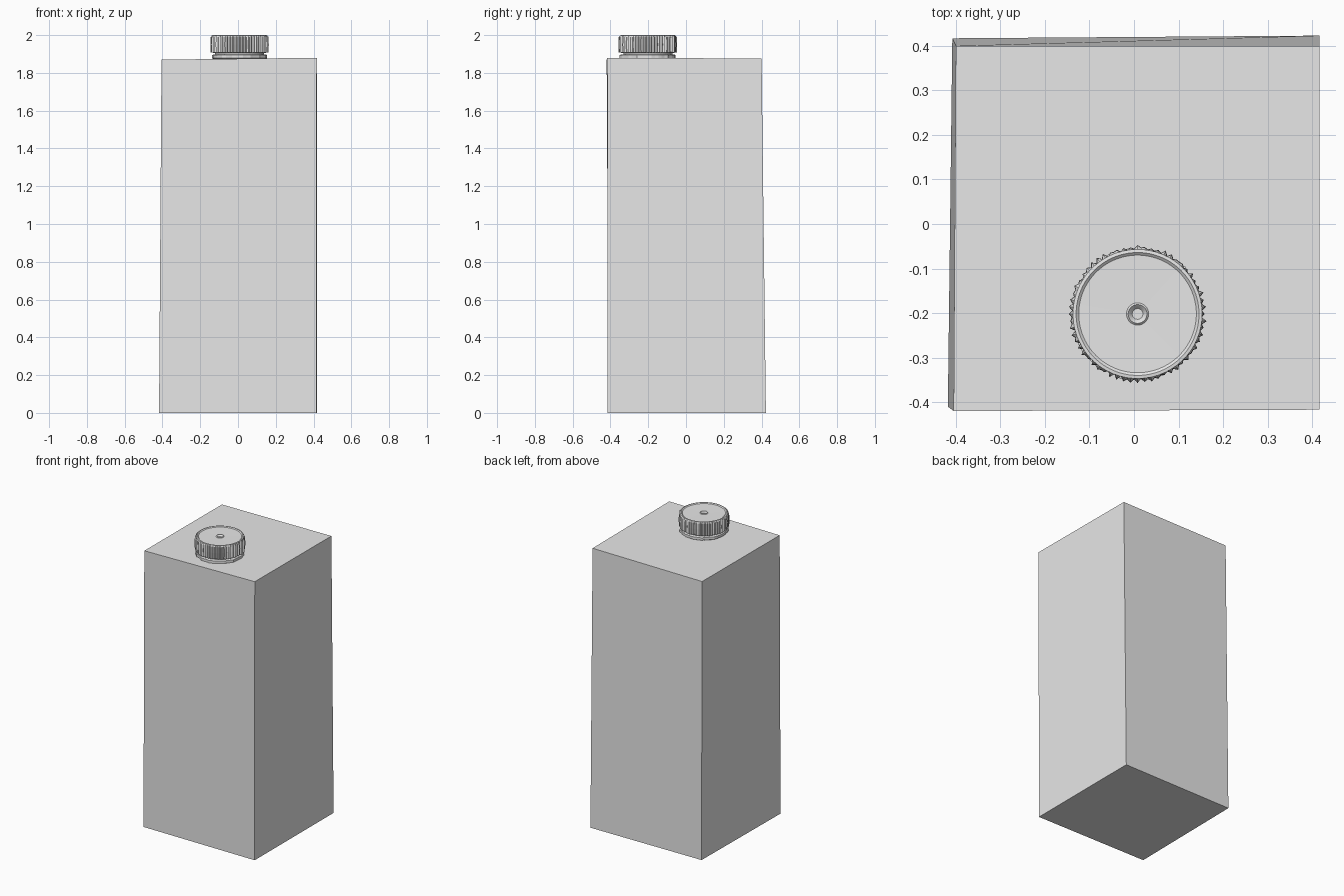
import bpy, bmesh, math, random

random.seed(4)
if "Cube" in bpy.data.objects:
    bpy.data.objects.remove(bpy.data.objects["Cube"], do_unlink=True)

grey = bpy.data.materials.new("plain_grey")
grey.use_nodes = True
colour = (0.8, 0.8, 0.8, 1)
grey.diffuse_color = colour
grey.node_tree.nodes["Principled BSDF"].inputs["Base Color"].default_value = colour

CAP_X, CAP_Y = 0.008, -0.202


def finish(name, bm):
    bmesh.ops.recalc_face_normals(bm, faces=bm.faces)
    mesh = bpy.data.meshes.new(name)
    bm.to_mesh(mesh)
    bm.free()
    mesh.materials.append(grey)
    obj = bpy.data.objects.new(name, mesh)
    bpy.context.collection.objects.link(obj)
    return obj


def lathe(name, profile, sides, rib=0.0, jitter=0.0):
    """Spin (radius, z, ribbed) rows about the cap axis and close both ends."""
    bm = bmesh.new()
    wobble = [random.uniform(-jitter, jitter) for _ in range(sides)]
    rings = []
    for radius, z, ribbed in profile:
        ring = []
        for i in range(sides):
            a = math.tau * i / sides
            r = radius + ribbed * (wobble[i] - rib * (i % 2))
            ring.append(bm.verts.new((CAP_X + r * math.cos(a), CAP_Y + r * math.sin(a), z)))
        rings.append(ring)
    for low, high in zip(rings, rings[1:]):
        for i in range(sides):
            j = (i + 1) % sides
            bm.faces.new((low[i], low[j], high[j], high[i]))
    bm.faces.new(rings[0])
    bm.faces.new(rings[-1])
    return finish(name, bm)


# Carton body: a slightly skewed tapering box
bottom = [(-0.418, -0.41, 0), (0.415, -0.415, 0), (0.417, 0.423, 0), (-0.408, 0.417, 0)]
top = [(-0.405, -0.42, 1.87), (0.417, -0.417, 1.88), (0.417, 0.40, 1.876), (-0.40, 0.40, 1.87)]
bm = bmesh.new()
low = [bm.verts.new(p) for p in bottom]
high = [bm.verts.new(p) for p in top]
bm.faces.new(low)
bm.faces.new(high)
for i in range(4):
    j = (i + 1) % 4
    bm.faces.new((low[i], low[j], high[j], high[i]))
finish("carton_body", bm)

# Spout neck and tamper ring under the cap
lathe("spout_neck", [(0.13, 1.87, 0), (0.13, 1.93, 0)], 48)
lathe("tamper_ring", [(0.135, 1.872, 0), (0.147, 1.878, 1), (0.147, 1.895, 1), (0.135, 1.898, 0)],
      48, jitter=0.004)

# Ribbed screw cap with a rim and a small dimple in the middle
lathe("screw_cap", [
    (0.135, 1.906, 0), (0.152, 1.908, 1), (0.153, 1.95, 1), (0.152, 1.99, 1),
    (0.145, 1.999, 0), (0.138, 2.0, 0), (0.132, 1.995, 0), (0.025, 1.994, 0),
    (0.021, 1.998, 0), (0.017, 1.994, 0), (0.012, 1.988, 0)],
    120, rib=0.006, jitter=0.003)
